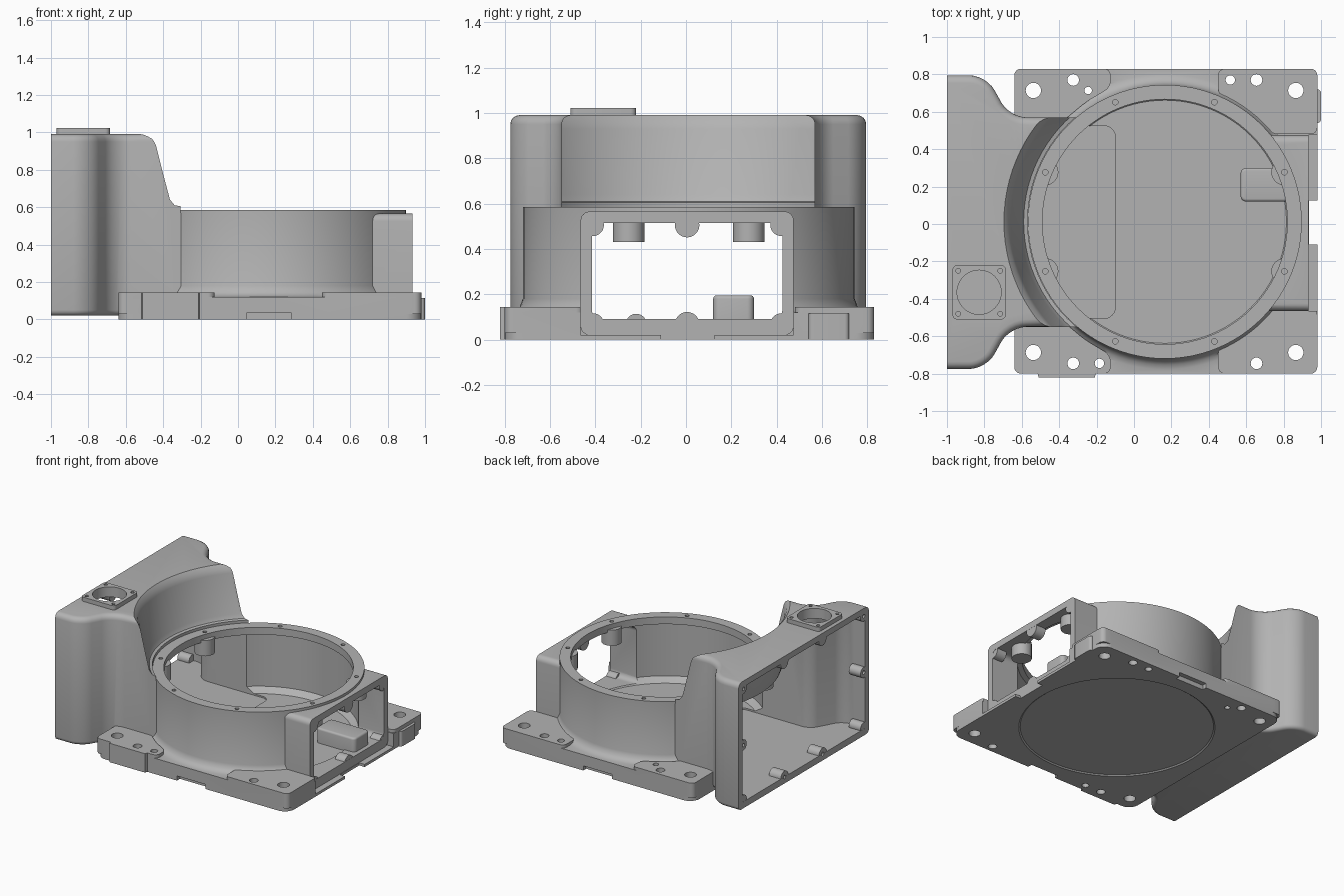
import bpy, bmesh, math
from mathutils import Vector

if "Cube" in bpy.data.objects:
    bpy.data.objects.remove(bpy.data.objects["Cube"])

grey = bpy.data.materials.new("cast_grey")
grey.use_nodes = True
grey.diffuse_color = (0.45, 0.45, 0.45, 1)
grey.node_tree.nodes["Principled BSDF"].inputs["Base Color"].default_value = (0.45, 0.45, 0.45, 1)

CX, CY = 0.165, 0.012      # drum axis
SEG = 96


def finish(bm, name):
    bmesh.ops.recalc_face_normals(bm, faces=bm.faces)
    me = bpy.data.meshes.new(name)
    bm.to_mesh(me)
    bm.free()
    me.materials.append(grey)
    ob = bpy.data.objects.new(name, me)
    bpy.context.collection.objects.link(ob)
    return ob


def solid(name, pts, lo, hi, r=0, top=0, bottom=0, axis="z", square_back=False):
    """Extruded outline with rounded corners and rounded end edges."""
    bm = bmesh.new()
    face = bm.faces.new([bm.verts.new((u, v, lo)) for u, v in pts])
    ext = bmesh.ops.extrude_face_region(bm, geom=[face])["geom"]
    for v in ext:
        if isinstance(v, bmesh.types.BMVert):
            v.co.z = hi

    def usable(e):
        return not (square_back and all(v.co.x < -0.99 for v in e.verts))

    def bevel(edges, size, seg):
        bmesh.ops.bevel(bm, geom=edges, offset=size, segments=seg, profile=0.5,
                        affect="EDGES", clamp_overlap=False)

    if r:
        bevel([e for e in bm.edges if usable(e) and
               abs(e.verts[0].co.z - e.verts[1].co.z) > 1e-4], r, 6)
    for level, size in ((hi, top), (lo, bottom)):
        if size:
            bevel([e for e in bm.edges if usable(e) and
                   all(abs(v.co.z - level) < 1e-5 for v in e.verts)], size, 4)
    if axis == "x":
        for v in bm.verts:
            v.co = Vector((v.co.z, v.co.x, v.co.y))
    return finish(bm, name)


def rect(u0, u1, v0, v1):
    return [(u0, v0), (u1, v0), (u1, v1), (u0, v1)]


def lathe(name, profile):
    """Solid of revolution about the drum axis."""
    bm = bmesh.new()
    vs = [bm.verts.new((CX + r, CY, z)) for r, z in profile]
    es = [bm.edges.new(p) for p in zip(vs, vs[1:])]
    bmesh.ops.spin(bm, geom=vs + es, cent=(CX, CY, 0), axis=(0, 0, 1),
                   angle=2 * math.pi, steps=SEG)
    bmesh.ops.remove_doubles(bm, verts=bm.verts, dist=1e-4)
    return finish(bm, name)


def disc(u, v, r, lo, hi, axis="z", n=28):
    ring = [(u + r * math.cos(2 * math.pi * i / n), v + r * math.sin(2 * math.pi * i / n))
            for i in range(n)]
    return solid("disc", ring, lo, hi, axis=axis)


def combine(target, tools, op):
    for tool in tools:
        mod = target.modifiers.new("join", "BOOLEAN")
        mod.operation, mod.object, mod.solver = op, tool, "EXACT"
        dg = bpy.context.evaluated_depsgraph_get()
        me = bpy.data.meshes.new_from_object(target.evaluated_get(dg))
        target.modifiers.clear()
        target.data = me
        bpy.data.objects.remove(tool)


def add(target, *tools):
    combine(target, tools, "UNION")


def cut(target, *tools):
    combine(target, tools, "DIFFERENCE")


# Tall box with a neck, scooped out around the drum
def box_outline(back, d):
    low = [(back, -0.775 + d), (-0.79 - d / 2, -0.775 + d), (-0.665 - d / 2, -0.55 + d), (-0.1, -0.55 + d)]
    high = [(x, 0.02 - y) for x, y in reversed(low)]
    return low + high


casting = solid("motor_housing_casting", box_outline(-1, 0), 0.02, 0.99,
                r=0.09, top=0.04, bottom=0.03, square_back=True)
cut(casting, lathe("scoop", [(0, 0.57), (0.734, 0.57), (0.734, 0.605), (0.755, 0.61),
                             (0.772, 0.64), (0.825, 0.93), (0.838, 0.965), (0.865, 0.995),
                             (0.865, 1.2), (0, 1.2)]))

# Drum with flared foot
add(casting, lathe("drum", [(0, 0.05), (0.79, 0.05), (0.79, 0.12), (0.765, 0.128), (0.745, 0.145),
                            (0.732, 0.18), (0.732, 0.585), (0, 0.585)]))

# Base plate, front bulge, side lug and corner mounting pads
add(casting,
    solid("base", rect(-0.64, 0.98, -0.8, 0.83), 0, 0.12, r=0.08),
    solid("bulge", [(-0.54, -0.7), (-0.51, -0.82), (-0.21, -0.82), (-0.18, -0.7)], 0, 0.144),
    solid("lug", rect(0.9, 1.0, 0.54, 0.72), 0, 0.115, r=0.02))
left_pad = [(-0.64, 0.83), (-0.125, 0.83), (-0.125, 0.73), (-0.26, 0.65), (-0.38, 0.55), (-0.64, 0.55)]
right_pad = [(0.98, 0.83), (0.45, 0.83), (0.45, 0.69), (0.58, 0.62), (0.74, 0.48), (0.98, 0.48)]
for pad in (left_pad, right_pad):
    for flip in (False, True):
        pts = [(x, 0.03 - y if flip else y) for x, y in pad]
        add(casting, solid("pad", pts, 0.03, 0.144, r=0.035))

# Side port block, with thin lips left standing below it
cut(casting, solid("lip_cut", rect(0.925, 1.2, -0.465, 0.475), 0.02, 0.4))
add(casting, solid("port", rect(-0.465, 0.475, 0.02, 0.565), 0.5, 0.932, r=0.04, axis="x"))

# Connector pad on top of the box
add(casting, solid("connector_pad", rect(-0.97, -0.685, -0.51, -0.22), 0.975, 1.022, r=0.025))

# Hollow interior: box and neck, drum, port tunnel
cavity = solid("cavity", box_outline(-1.1, 0.045), 0.07, 0.945, r=0.06, top=0.02)
cut(cavity, lathe("scoop_wall", [(0, 0.52), (0.8, 0.52), (0.83, 0.6), (0.9, 1.0),
                                 (0.9, 1.2), (0, 1.2)]))
add(cavity,
    lathe("drum_space", [(0, 0.082), (0.65, 0.082), (0.69, 0.12), (0.69, 0.52), (0.655, 0.53),
                         (0.655, 0.8), (0, 0.8)]),
    solid("port_space", rect(-0.415, 0.425, 0.09, 0.515), 0.4, 1.2, r=0.04, axis="x"))
cut(casting, cavity)

# Bosses: port screws, back screws, flange screws, floor block
port_screws = [(y, z) for y in (-0.41, 0.005, 0.42) for z in (0.068, 0.505)]
back_screws = [(y, z) for y in (-0.22, 0.24) for z in (0.068, 0.94)]
back_screws += [(y, z) for y in (-0.715, 0.735) for z in (0.08, 0.5, 0.93)]
flange_screws = [(CX + 0.692 * math.cos(a), CY + 0.692 * math.sin(a))
                 for a in [math.radians(22.5 + 45 * k) for k in range(8)]]
for y, z in port_screws:
    add(casting, disc(y, z, 0.054 if abs(y) < 0.1 else 0.048, 0.85, 0.931, "x"))
for y, z in back_screws:
    add(casting, disc(y, z, 0.046 if abs(y) < 0.5 else 0.04, -0.999, -0.9, "x"))
for k in (0, 3, 4, 7):
    x, y = flange_screws[k]
    add(casting, disc(x, y, 0.07, 0.43, 0.55))
add(casting, solid("floor_block", rect(0.57, 0.9, 0.12, 0.3), 0.05, 0.195, r=0.03, top=0.015))

# Connector opening, screw holes and mounting holes
cut(casting, disc(-0.828, -0.365, 0.118, 0.9, 1.2, n=48))
for x in (-0.94, -0.715):
    for y in (-0.48, -0.25):
        cut(casting, disc(x, y, 0.013, 0.99, 1.1, n=12))
for x, y in flange_screws:
    cut(casting, disc(x, y, 0.015, 0.545, 0.7, n=12))
for y, z in port_screws:
    cut(casting, disc(y, z, 0.014, 0.89, 1.1, "x", n=12))
for y, z in back_screws:
    cut(casting, disc(y, z, 0.014, -1.1, -0.95, "x", n=12))
mounts = [(x, y, 0.041) for x in (-0.538, 0.865) for y in (-0.687, 0.714)]
mounts += [(x, y, 0.031) for x in (-0.325, 0.655) for y in (-0.745, 0.77)]
mounts += [(-0.245, 0.714, 0.02), (0.515, 0.77, 0.025), (-0.185, -0.745, 0.025)]
for x, y, r in mounts:
    cut(casting, disc(x, y, r, -0.1, 0.3))

# Underside recess and edge notches
cut(casting,
    solid("front_notch", rect(0.045, 0.285, -0.9, -0.765), -0.1, 0.035),
    solid("back_notch", rect(0.045, 0.285, 0.795, 0.9), -0.1, 0.035),
    solid("side_notch", rect(0.935, 1.1, -0.11, 0.125), -0.1, 0.03),
    lathe("under_recess", [(0, -0.1), (0.68, -0.1), (0.68, 0), (0.67, 0.008), (0, 0.008)]))

# Smooth shading with crisp machined edges
bpy.ops.object.select_all(action="DESELECT")
casting.select_set(True)
bpy.context.view_layer.objects.active = casting
bpy.ops.object.shade_smooth_by_angle(angle=math.radians(30))
